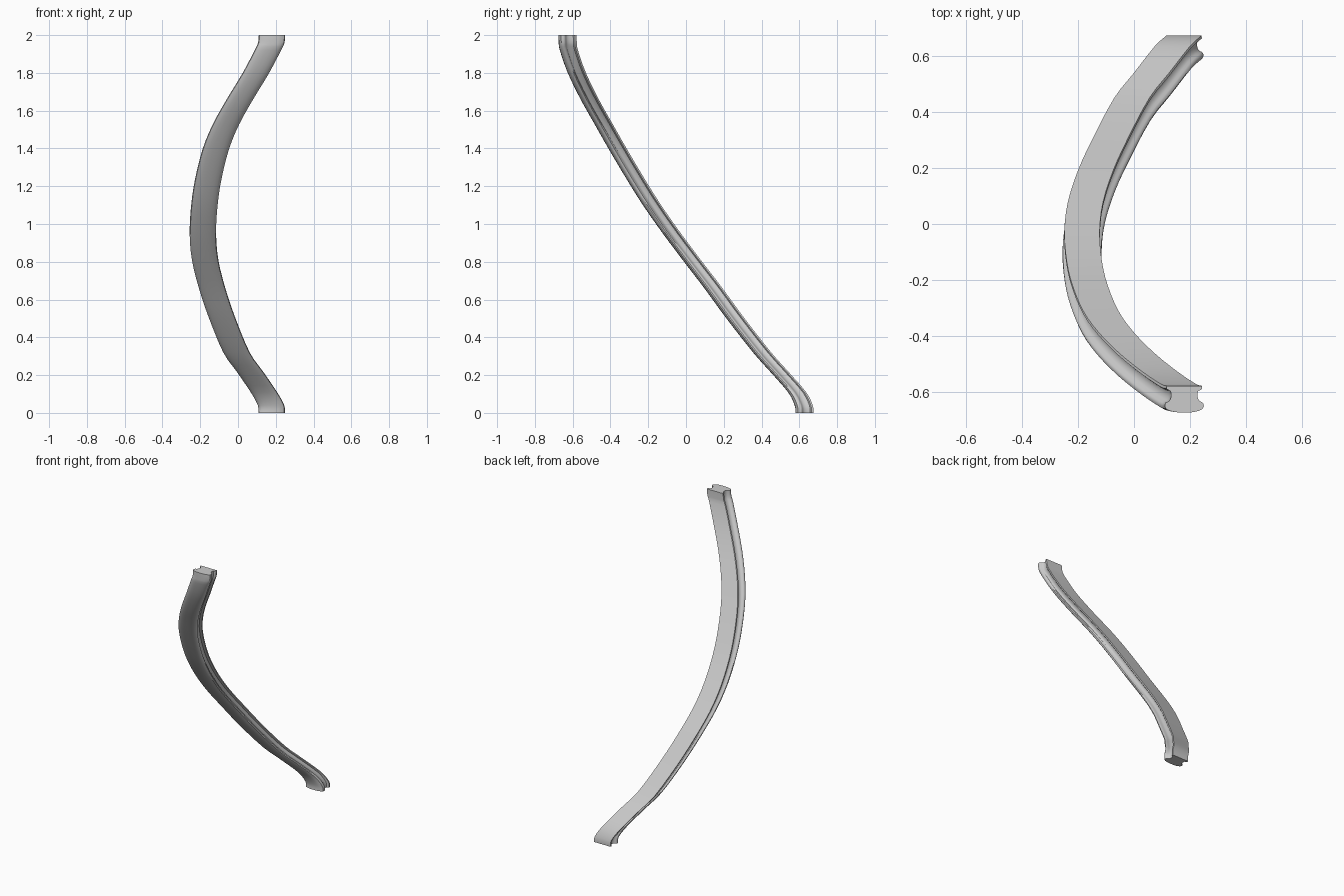
import bpy, bmesh, math
from mathutils import Vector

if "Cube" in bpy.data.objects:
    bpy.data.objects.remove(bpy.data.objects["Cube"])

# Half of the moulded rail section: (half width, depth), flat side at +depth
HALF = [(.063, .048), (.064, .038), (.058, .033), (.050, .030), (.047, .020),
        (.047, .010), (.050, .000), (.056, -.008), (.064, -.011), (.069, -.017),
        (.070, -.025), (.066, -.034), (.054, -.041), (.035, -.046), (.012, -.048)]
SECTION = HALF + [(-x, d) for x, d in reversed(HALF)]

# Centre line of the rising, curving rail
PATH = [(.178, .627, 0), (.175, .623, .04), (.137, .588, .11), (.062, .492, .22),
        (-.008, .403, .32), (-.083, .262, .50), (-.137, .145, .66), (-.174, .03, .81),
        (-.186, -.075, .95), (-.178, -.18, 1.10), (-.157, -.268, 1.24),
        (-.118, -.360, 1.395), (-.065, -.434, 1.525), (.010, -.510, 1.66),
        (.095, -.578, 1.80), (.158, -.620, 1.92), (.176, -.626, 1.96), (.180, -.627, 2)]


def smooth_path(points, steps):
    """Catmull-Rom curve through the points."""
    p = [Vector(q) for q in points]
    p = [p[0]] + p + [p[-1]]
    out = []
    for i in range(1, len(p) - 2):
        a, b, c, d = p[i - 1:i + 3]
        for s in range(steps):
            t = s / steps
            out.append(.5 * (2 * b + (c - a) * t + (2 * a - 5 * b + 4 * c - d) * t ** 2
                             + (3 * b - a - 3 * c + d) * t ** 3))
    return out + [p[-1]]


# Sweep the section with level slices, so both ends sit horizontal
bm = bmesh.new()
rings = [[bm.verts.new(c + Vector((x, d, 0))) for x, d in SECTION]
         for c in smooth_path(PATH, 3)]
n = len(SECTION)
for lower, upper in zip(rings, rings[1:]):
    for i in range(n):
        j = (i + 1) % n
        bm.faces.new((lower[i], lower[j], upper[j], upper[i]))
# End caps
bm.faces.new(rings[0])
bm.faces.new(rings[-1])
bmesh.ops.recalc_face_normals(bm, faces=bm.faces)

mesh = bpy.data.meshes.new("curved_handrail")
bm.to_mesh(mesh)
bm.free()
rail = bpy.data.objects.new("curved_handrail", mesh)
bpy.context.collection.objects.link(rail)
bpy.context.view_layer.objects.active = rail
rail.select_set(True)
bpy.ops.object.shade_smooth_by_angle(angle=math.radians(35))
